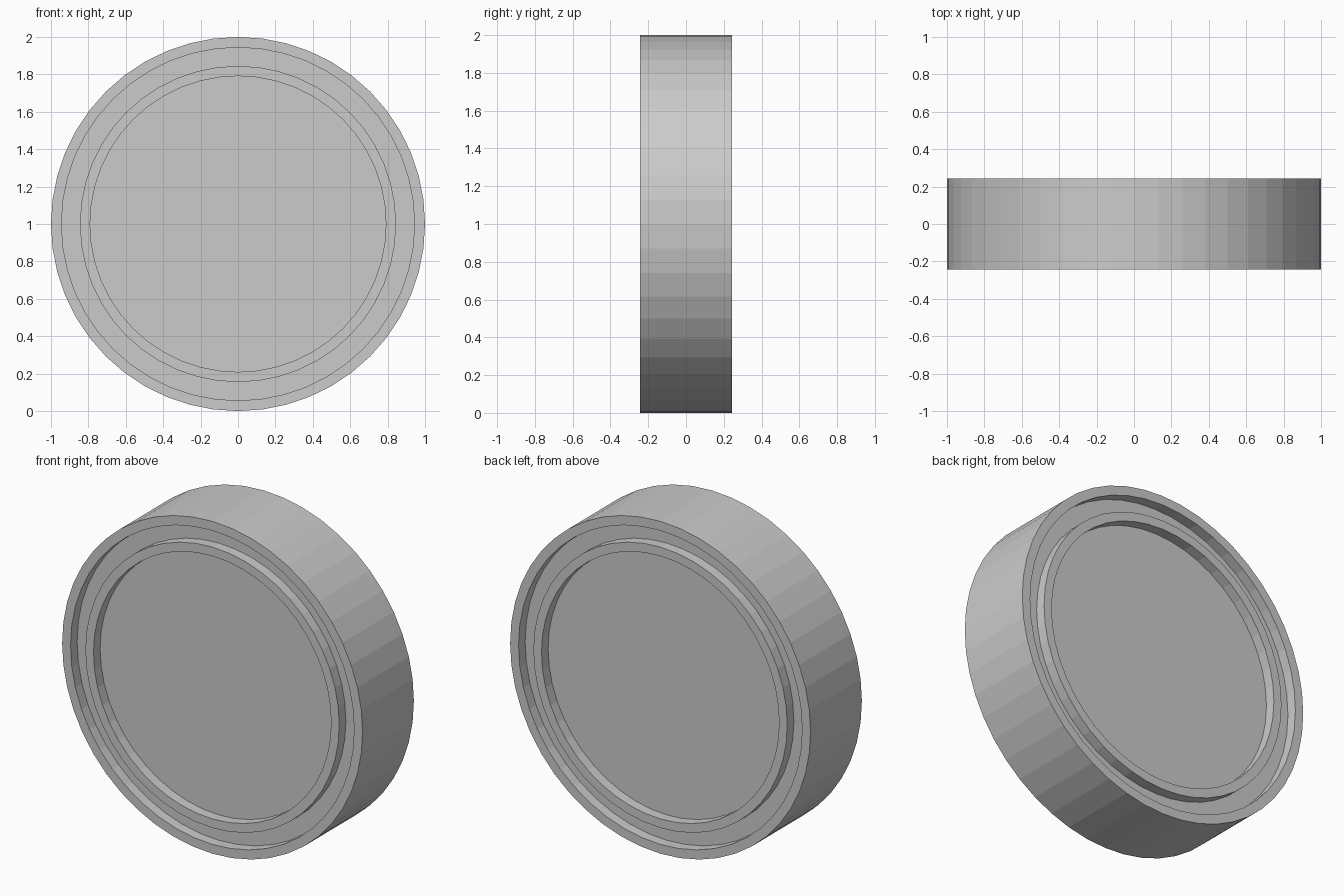
import bpy, bmesh
from math import cos, sin, pi

if "Cube" in bpy.data.objects:
    bpy.data.objects.remove(bpy.data.objects["Cube"])

SIDES = 48
HALF = 0.244          # half thickness of the disc
FLOOR = HALF - 0.063  # level of the recessed faces

# Half cross-section (radius, depth) from the recessed face out to the rim
half = [(0.791, FLOOR), (0.791, HALF),    # inner wall of the raised ring
        (0.845, HALF), (0.845, FLOOR),    # outer wall of the raised ring
        (0.944, FLOOR), (0.944, HALF),    # groove up to the rim
        (1.0, HALF)]                      # outer edge
# Front half followed by its mirror image
profile = [(r, -d) for r, d in half] + list(reversed(half))

# Turn the cross-section around the y axis
bm = bmesh.new()
rings = [[bm.verts.new((r * cos(2 * pi * i / SIDES), y,
                        1 + r * sin(2 * pi * i / SIDES)))
          for i in range(SIDES)] for r, y in profile]
for a, b in zip(rings, rings[1:]):
    for i in range(SIDES):
        j = (i + 1) % SIDES
        bm.faces.new((a[i], a[j], b[j], b[i]))

# Flat recessed faces, front and back
bm.faces.new(rings[0])
bm.faces.new(rings[-1])
bmesh.ops.recalc_face_normals(bm, faces=bm.faces)

mesh = bpy.data.meshes.new("grooved_disc")
bm.to_mesh(mesh)
bm.free()
disc = bpy.data.objects.new("grooved_disc", mesh)
bpy.context.collection.objects.link(disc)
